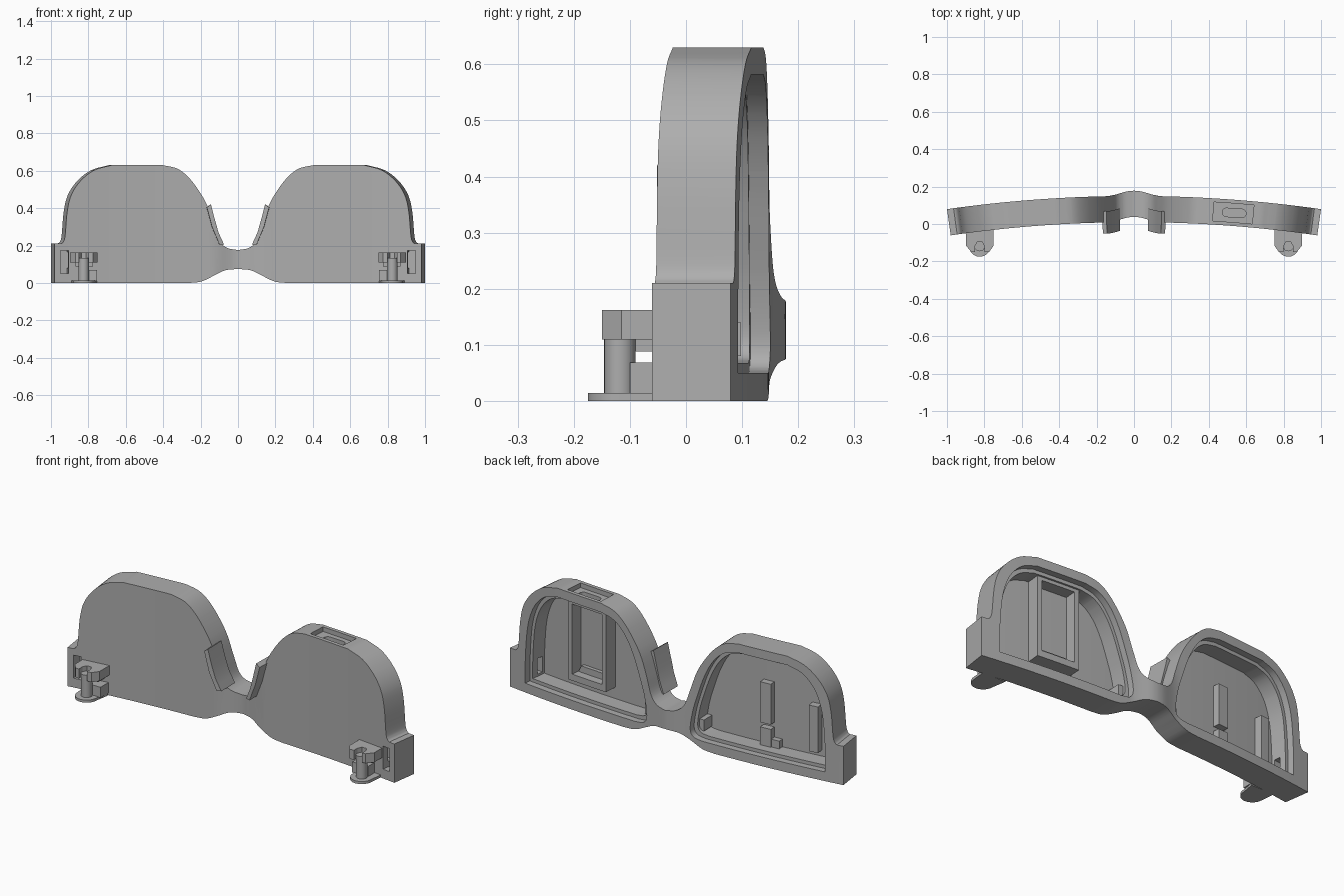
import bpy, bmesh, math
from mathutils import Vector

cube = bpy.data.objects.get("Cube")
if cube:
    bpy.data.objects.remove(cube, do_unlink=True)

grey = bpy.data.materials.new("plain_grey")
grey.use_nodes = True
COLOR = (0.42, 0.42, 0.42, 1)
grey.diffuse_color = COLOR
grey.node_tree.nodes["Principled BSDF"].inputs["Base Color"].default_value = COLOR

THICK, SPLAY = 0.14, 0.147
BACK = 1 + SPLAY * THICK


def wrap(co):
    """Bend flat coordinates (across, depth, height) onto the curved front."""
    u, t, z = co
    bump = 0.014 * (1 + math.cos(math.pi * min(abs(u) / 0.15, 1)))
    return Vector((u * (1 + SPLAY * t), 0.01 - SPLAY / 2 * u * u + bump + t, z))


def spline(pts, steps=5):
    """Catmull-Rom curve through the points."""
    p = [Vector(q) for q in pts]
    p = [2 * p[0] - p[1]] + p + [2 * p[-1] - p[-2]]
    out = []
    for a, b, c, d in zip(p, p[1:], p[2:], p[3:]):
        for i in range(steps):
            s = i / steps
            out.append(0.5 * (2 * b + (c - a) * s + (2 * a - 5 * b + 4 * c - d) * s**2
                              + (3 * b - a - 3 * c + d) * s**3))
    return [tuple(q) for q in out + [p[-2]]]


def prism(name, outline, lo, hi, axis="y"):
    """Extrude a closed outline between two levels along y or z."""
    bm = bmesh.new()
    place = (lambda a, b, h: (a, h, b)) if axis == "y" else (lambda a, b, h: (a, b, h))
    rings = [[bm.verts.new(place(a, b, h)) for a, b in outline] for h in (lo, hi)]
    for ring in rings:
        bm.faces.new(ring)
    n = len(outline)
    for i in range(n):
        j = (i + 1) % n
        bm.faces.new((rings[0][i], rings[0][j], rings[1][j], rings[1][i]))
    bmesh.ops.recalc_face_normals(bm, faces=bm.faces)
    mesh = bpy.data.meshes.new(name)
    bm.to_mesh(mesh)
    bm.free()
    mesh.materials.append(grey)
    ob = bpy.data.objects.new(name, mesh)
    bpy.context.collection.objects.link(ob)
    return ob


def rect(x0, x1, z0, z1):
    return [(x0, z0), (x1, z0), (x1, z1), (x0, z1)]


def block(name, x, y, z):
    return prism(name, rect(*x, *z), *y)


def circle(cx, cy, r, n=24):
    return [(cx + r * math.cos(2 * math.pi * i / n), cy + r * math.sin(2 * math.pi * i / n))
            for i in range(n)]


def flip(pts, side):
    return [(a * side, b) for a, b in pts]


def activate(ob):
    bpy.ops.object.select_all(action="DESELECT")
    ob.select_set(True)
    bpy.context.view_layer.objects.active = ob


def cut(ob, cutter):
    cutter.hide_render = True
    mod = ob.modifiers.new("cut", "BOOLEAN")
    mod.operation, mod.solver, mod.object = "DIFFERENCE", "EXACT", cutter
    activate(ob)
    bpy.ops.object.modifier_apply(modifier=mod.name)
    bpy.data.objects.remove(cutter, do_unlink=True)


def finish(ob, curved=True):
    if curved:
        bm = bmesh.new()
        bm.from_mesh(ob.data)
        bmesh.ops.triangulate(bm, faces=bm.faces)
        for i in range(-32, 33):
            bmesh.ops.bisect_plane(bm, geom=bm.verts[:] + bm.edges[:] + bm.faces[:], dist=1e-5,
                                   plane_co=(i * 0.03, 0, 0), plane_no=(1, 0, 0))
        for v in bm.verts:
            v.co = wrap(v.co)
        bm.to_mesh(ob.data)
        bm.free()
    activate(ob)
    bpy.ops.object.shade_smooth_by_angle(angle=math.radians(25))


# Frame outline: bridge, lens crown, hinge blocks, lower edge
crown = spline([(0, .176), (.06, .188), (.1, .225), (.13, .31), (.17, .42), (.225, .51),
                (.28, .575), (.335, .613), (.41, .63)])
crown += spline([(.69, .63), (.785, .603), (.86, .545), (.91, .47), (.932, .38),
                 (.943, .255), (.952, .222), (.965, .21)])
half = crown + [(1, .21), (1, 0)] + spline([(.27, 0), (.2, .008), (.13, .04), (.07, .068), (0, .075)])
half = [(x / BACK, z) for x, z in half]
frame = prism("frame", half + flip(half[-2:0:-1], -1), 0, THICK)

# Lens cavities open to the back, with a stepped seat
cavity = spline([(.2, .05), (.15, .06), (.13, .1), (.145, .2), (.175, .3), (.215, .41), (.265, .5),
                 (.33, .56), (.41, .582)], 4)
cavity += spline([(.69, .582), (.77, .557), (.83, .5), (.865, .43), (.885, .35), (.895, .25),
                  (.9, .15)], 4) + [(.9, .05)]
cavity = [(x / BACK, z) for x, z in cavity]
inner = [(.52 + (x - .52) * .95, .31 + (z - .31) * .93) for x, z in cavity]
for side in (1, -1):
    cut(frame, prism("seat_cutter", flip(cavity, side), .105, .2))
    cut(frame, prism("cavity_cutter", flip(inner, side), .02, .15))
    # Strap slot beside each clip, opening into the cavity
    cut(frame, prism("slot_cutter", flip(rect(.905, .948, .05, .175), side), -.05, .07))
    cut(frame, prism("passage_cutter", flip(rect(.83, .93, .08, .165), side), .035, .07))

# Recess and oblong opening in the top of the left crown
cut(frame, block("recess_cutter", (.42, .63), (.02, .12), (.605, .7)))
oblong = [(.53 + (.04 if x > 0 else -.04) + x, .07 + y) for x, y in circle(0, 0, .023)]
cut(frame, prism("opening_cutter", oblong, .5, .7, "z"))
finish(frame)

# Module tray inside the left cavity
tray = block("module_tray", (.41, .645), (.018, .095), (.13, .565))
cut(tray, block("pocket_cutter", (.435, .62), (.03, .2), (.165, .545)))
finish(tray)
finish(prism("tray_sill", [(.435, .16), (.62, .16), (.60, .2), (.455, .2)], .025, .05))

# Mounting ribs inside the right cavity
for name, x, t, z in (("upper_rib", (-.535, -.475), .055, (.19, .41)),
                      ("lower_rib", (-.535, -.475), .055, (.06, .165)),
                      ("rib_foot", (-.58, -.535), .05, (.05, .11)),
                      ("outer_rib", (-.80, -.75), .06, (.10, .35))):
    finish(block(name, x, (.018, t), z))

CX, CY = .825, -.118
for side, tag in ((1, "left"), (-1, "right")):
    # Inner corner tab
    finish(prism(tag + "_corner_tab", flip(rect(.145, .175, .08, .14), side), .02, .09))

    # Nose pad along the inner lens edge
    pad = [(.168, .405), (.146, .42), (.128, .35), (.105, .27), (.075, .205), (.1, .205), (.14, .3)]
    finish(prism(tag + "_nose_pad", flip(pad, side), -.06, .06))

    # Clip: notched upper jaw, collar, post, web and foot
    jaw = [(.75, -.03), (.75, -.115), (.775, -.15), (.80, -.15), (.80, -.118), (.812, -.096),
           (.838, -.096), (.85, -.118), (.85, -.15), (.87, -.15), (.898, -.115), (.898, -.03)]
    finish(prism(tag + "_clip_jaw", flip(jaw, side), .11, .162, "z"), False)
    finish(prism(tag + "_clip_collar", flip(rect(.775, .87, -.09, -.03), side), .088, .112, "z"), False)
    finish(prism(tag + "_clip_post", flip(circle(CX, CY, .028), side), .012, .135, "z"), False)
    finish(prism(tag + "_clip_web", flip(rect(.755, .85, -.1, -.03), side), .012, .069, "z"), False)
    foot = [(CX + .057 * math.cos(a), CY + .057 * math.sin(a))
            for a in (math.pi * (1 + i / 16) for i in range(17))]
    foot += [(.89, -.04), (.755, -.04)]
    finish(prism(tag + "_clip_foot", flip(foot, side), 0, .014, "z"), False)
